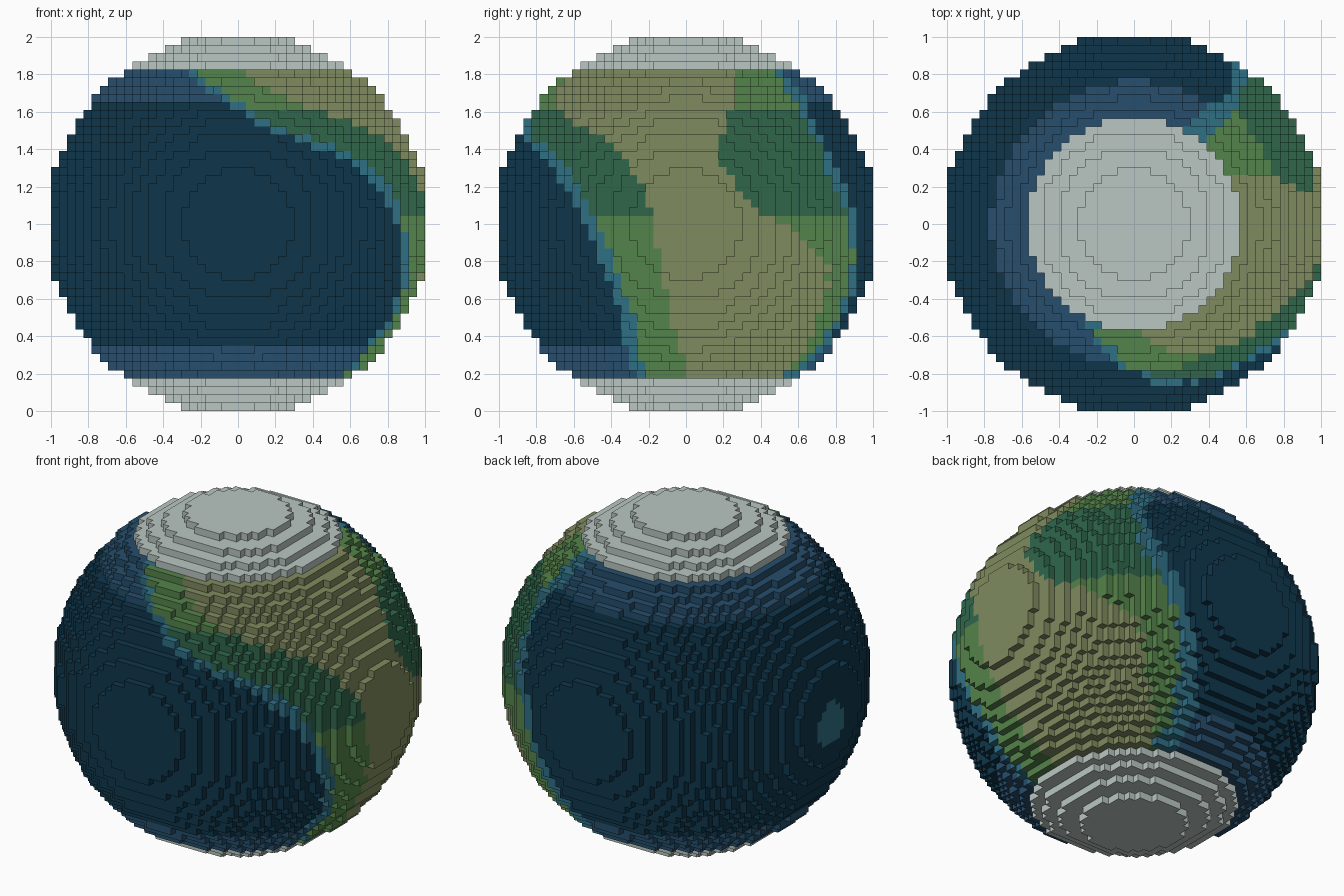
import bpy
import bmesh
import math
from mathutils import Vector

cube = bpy.data.objects.get("Cube")
if cube:
    bpy.data.objects.remove(cube, do_unlink=True)

COUNT = 46                 # blocks along the diameter
BLOCK = 2 / COUNT
HALF = COUNT / 2
REACH = (HALF + 0.5) ** 2  # squared radius, in blocks

PALETTE = {
    "deep_ocean": (0.0045, 0.037, 0.071),
    "polar_ocean": (0.019, 0.077, 0.15),
    "shallow_water": (0.028, 0.16, 0.235),
    "grassland": (0.088, 0.23, 0.069),
    "forest": (0.029, 0.134, 0.071),
    "dry_plain": (0.217, 0.258, 0.115),
    "polar_ice": (0.49, 0.57, 0.54),
}

# Coast longitudes in degrees by height: height, shallows, shore, dry plain
WEST = [
    (0.2, -27, -21, 0), (0.35, -25, -20, -3), (0.5, -24, -19, -5),
    (0.7, -26, -22, -7), (0.9, -30, -25, -9), (1.05, -35, -30, -10),
    (1.2, -41, -36, -14), (1.3, -49, -42, -18), (1.4, -61, -52, -24),
    (1.5, -78, -72, -35), (1.6, -90, -84, -57), (1.7, -101, -96, -75),
    (1.8, -116, -109, -86),
]
EAST = [
    (0.2, 74, 62, 60), (0.3, 77, 67, 60), (0.5, 73, 66, 55),
    (0.7, 72, 65, 53), (0.8, 69, 64, 49), (0.9, 66, 62, 40),
    (1.03, 65, 59, 29), (1.1, 62, 56, 20), (1.2, 60, 53, 16),
    (1.38, 57, 51, 9), (1.5, 55, 50, 13), (1.6, 54, 48, 18),
    (1.8, 62, 51, 26),
]


def coast_at(table, z):
    """Interpolate the coast longitudes at a height."""
    if z <= table[0][0]:
        return table[0][1:]
    for low, high in zip(table, table[1:]):
        if z <= high[0]:
            t = (z - low[0]) / (high[0] - low[0])
            return [a + (b - a) * t for a, b in zip(low[1:], high[1:])]
    return table[-1][1:]


def filled(cell):
    return sum((c + 0.5 - HALF) ** 2 for c in cell) < REACH and all(
        0 <= c < COUNT for c in cell)


def surface_colour(cell):
    """Choose the climate zone of a block from its latitude and longitude."""
    x, y, z = ((c + 0.5) * BLOCK - 1 for c in cell)
    z += 1
    layer = cell[2]
    if layer < 4 or layer >= COUNT - 4:
        return "polar_ice"
    angle = math.degrees(math.atan2(y, x))
    w_water, w_shore, w_dry = coast_at(WEST, z)
    e_water, e_shore, e_dry = coast_at(EAST, z)
    if w_dry <= angle <= e_dry:
        return "dry_plain"
    if w_shore <= angle <= e_shore:
        return "forest" if 24 <= layer < 37 else "grassland"
    if w_water <= angle <= e_water:
        return "shallow_water"
    # Lone shoal on the far side
    if x < -0.95 and math.hypot(y, z - 0.94) < 0.13:
        return "shallow_water"
    if layer < 8 or layer >= COUNT - 8:
        return "polar_ocean"
    return "deep_ocean"


def exposed_faces():
    """Yield the zone and four corners of every outside block face."""
    for i in range(COUNT):
        for j in range(COUNT):
            for k in range(COUNT):
                cell = (i, j, k)
                if not filled(cell):
                    continue
                for axis in range(3):
                    for side in (-1, 1):
                        beyond = list(cell)
                        beyond[axis] += side
                        if filled(beyond):
                            continue
                        base = list(cell)
                        base[axis] += side > 0
                        ring = []
                        for u, v in ((0, 0), (1, 0), (1, 1), (0, 1)):
                            corner = list(base)
                            corner[(axis + 1) % 3] += u
                            corner[(axis + 2) % 3] += v
                            ring.append(tuple(corner))
                        yield surface_colour(cell), ring[::side]


def make_material(name):
    colour = (*PALETTE[name], 1)
    mat = bpy.data.materials.new(name)
    mat.use_nodes = True
    mat.diffuse_color = colour
    shader = mat.node_tree.nodes["Principled BSDF"]
    shader.inputs["Base Color"].default_value = colour
    shader.inputs["Roughness"].default_value = 0.9
    return mat


def build_part(name, zones, faces):
    """Make one object from all block faces in the given zones."""
    bm = bmesh.new()
    verts = {}
    for zone, ring in faces:
        if zone not in zones:
            continue
        for corner in ring:
            if corner not in verts:
                place = Vector(corner) * BLOCK - Vector((1, 1, 0))
                verts[corner] = bm.verts.new(place)
        face = bm.faces.new([verts[corner] for corner in ring])
        face.material_index = zones.index(zone)
    mesh = bpy.data.meshes.new(name)
    bm.to_mesh(mesh)
    bm.free()
    for zone in zones:
        mesh.materials.append(make_material(zone))
    bpy.context.collection.objects.link(bpy.data.objects.new(name, mesh))


# Ocean, continent and ice caps together close the blocky globe
shell = list(exposed_faces())
build_part("ocean", ["deep_ocean", "polar_ocean", "shallow_water"], shell)
build_part("continent", ["grassland", "forest", "dry_plain"], shell)
build_part("ice_caps", ["polar_ice"], shell)
